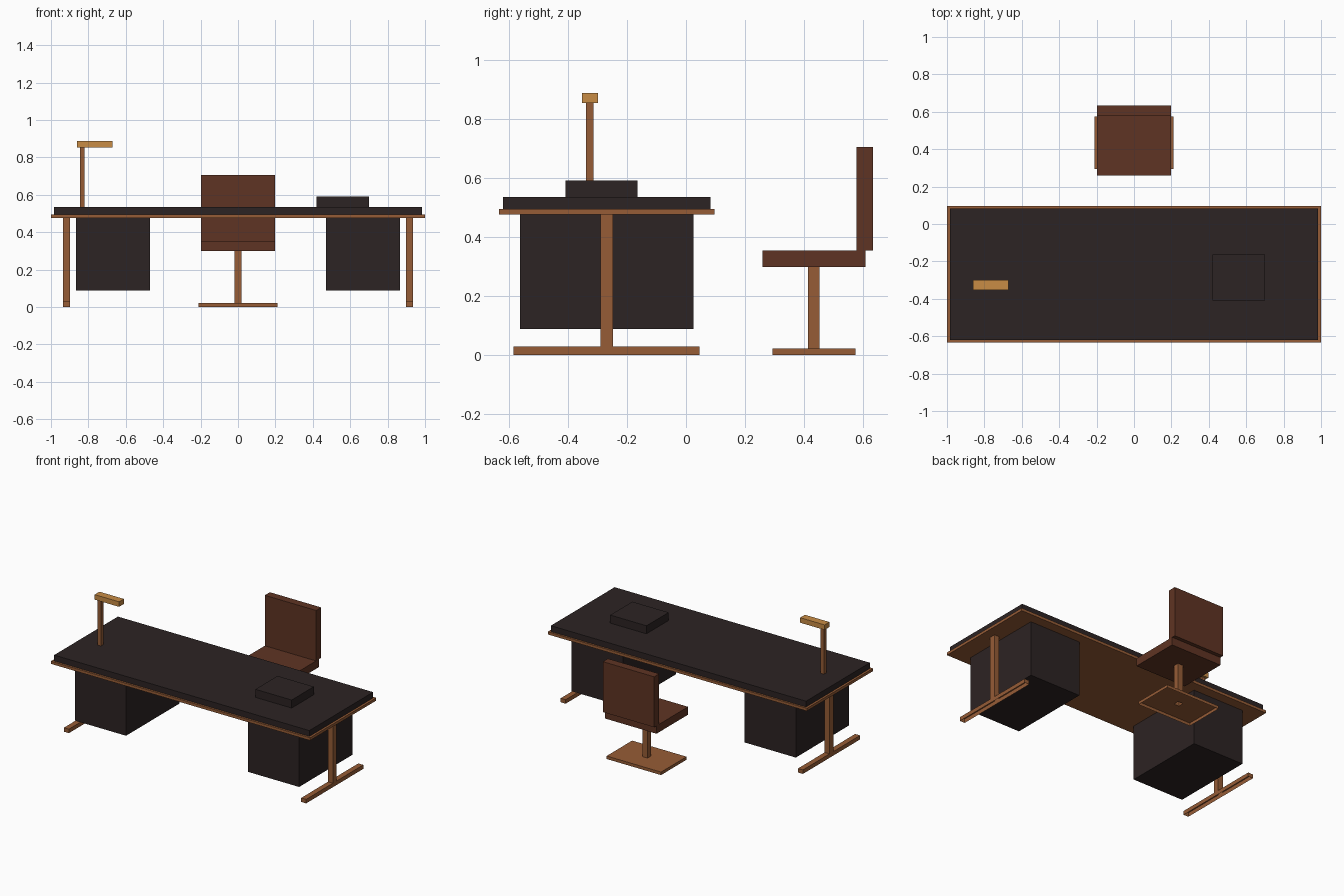
import bpy, bmesh
from mathutils import Vector

if "Cube" in bpy.data.objects:
    bpy.data.objects.remove(bpy.data.objects["Cube"])


def material(name, rgb):
    lin = [((c / 255 + 0.055) / 1.055) ** 2.4 for c in rgb]
    m = bpy.data.materials.new(name)
    m.diffuse_color = (*lin, 1)
    m.use_nodes = True
    m.node_tree.nodes["Principled BSDF"].inputs["Base Color"].default_value = m.diffuse_color
    return m


DARK = material("dark_laminate", (44, 35, 35))
WOOD = material("warm_wood", (150, 92, 54))
LEATHER = material("brown_leather", (95, 52, 35))
BRASS = material("brass", (200, 140, 69))


def finish(name, bm, mat):
    bmesh.ops.recalc_face_normals(bm, faces=bm.faces)
    # parts that stand on the ground are open shells underneath
    ground = [f for f in bm.faces if f.calc_center_median().z < 1e-4]
    bmesh.ops.delete(bm, geom=ground, context='FACES')
    me = bpy.data.meshes.new(name)
    bm.to_mesh(me)
    bm.free()
    me.materials.append(mat)
    ob = bpy.data.objects.new(name, me)
    bpy.context.collection.objects.link(ob)
    return ob


def cube(bm, x, y, z):
    for v in bmesh.ops.create_cube(bm, size=1)["verts"]:
        v.co = Vector([a + (b - a) * (c + 0.5) for (a, b), c in zip((x, y, z), v.co)])


def box(name, x, y, z, mat):
    bm = bmesh.new()
    cube(bm, x, y, z)
    return finish(name, bm, mat)


# Desk top: wooden trim board with a dark slab on it
box("top_trim", (-1, 1), (-0.634, 0.096), (0.475, 0.494), WOOD)
box("top_slab", (-0.985, 0.985), (-0.62, 0.083), (0.494, 0.535), DARK)

# Legs (inverted T profile) and drawer units on both sides
T = [(-0.584, 0), (0.046, 0), (0.046, 0.028), (-0.247, 0.028),
     (-0.247, 0.475), (-0.289, 0.475), (-0.289, 0.028), (-0.584, 0.028)]
for side, s in (("left", -1), ("right", 1)):
    bm = bmesh.new()
    face = bm.faces.new([bm.verts.new((s * 0.897, y, z)) for y, z in T])
    ext = bmesh.ops.extrude_face_region(bm, geom=[face])["geom"]
    bmesh.ops.translate(bm, vec=(s * 0.038, 0, 0),
                        verts=[g for g in ext if isinstance(g, bmesh.types.BMVert)])
    finish(side + "_leg", bm, WOOD)
    box(side + "_drawer_unit", sorted((s * 0.47, s * 0.866)),
        (-0.563, 0.026), (0.088, 0.475), DARK)

# Desk items: box on the right, lamp on the left
box("desk_box", (0.42, 0.70), (-0.408, -0.164), (0.535, 0.591), DARK)
box("lamp_post", (-0.846, -0.821), (-0.339, -0.313), (0.535, 0.853), BRASS).data.materials[0] = WOOD
box("lamp_head", (-0.86, -0.672), (-0.352, -0.299), (0.853, 0.888), BRASS)

# Chair base: plate with the post extruded out of its top
bm = bmesh.new()
cube(bm, (-0.21, 0.21), (0.294, 0.575), (0, 0.021))
top = max(bm.faces, key=lambda f: f.calc_center_median().z)
bmesh.ops.inset_individual(bm, faces=[top], thickness=0.05)
for v in top.verts:
    v.co.x = 0.02 if v.co.x > 0 else -0.02
    v.co.y = 0.453 if v.co.y > 0.434 else 0.414
new = bmesh.ops.extrude_discrete_faces(bm, faces=[top])["faces"][0]
for v in new.verts:
    v.co.z = 0.298
finish("chair_base", bm, WOOD)

# Chair seat and back
box("chair_seat", (-0.198, 0.198), (0.26, 0.608), (0.298, 0.353), LEATHER)
box("chair_back", (-0.198, 0.198), (0.578, 0.634), (0.353, 0.705), LEATHER)
